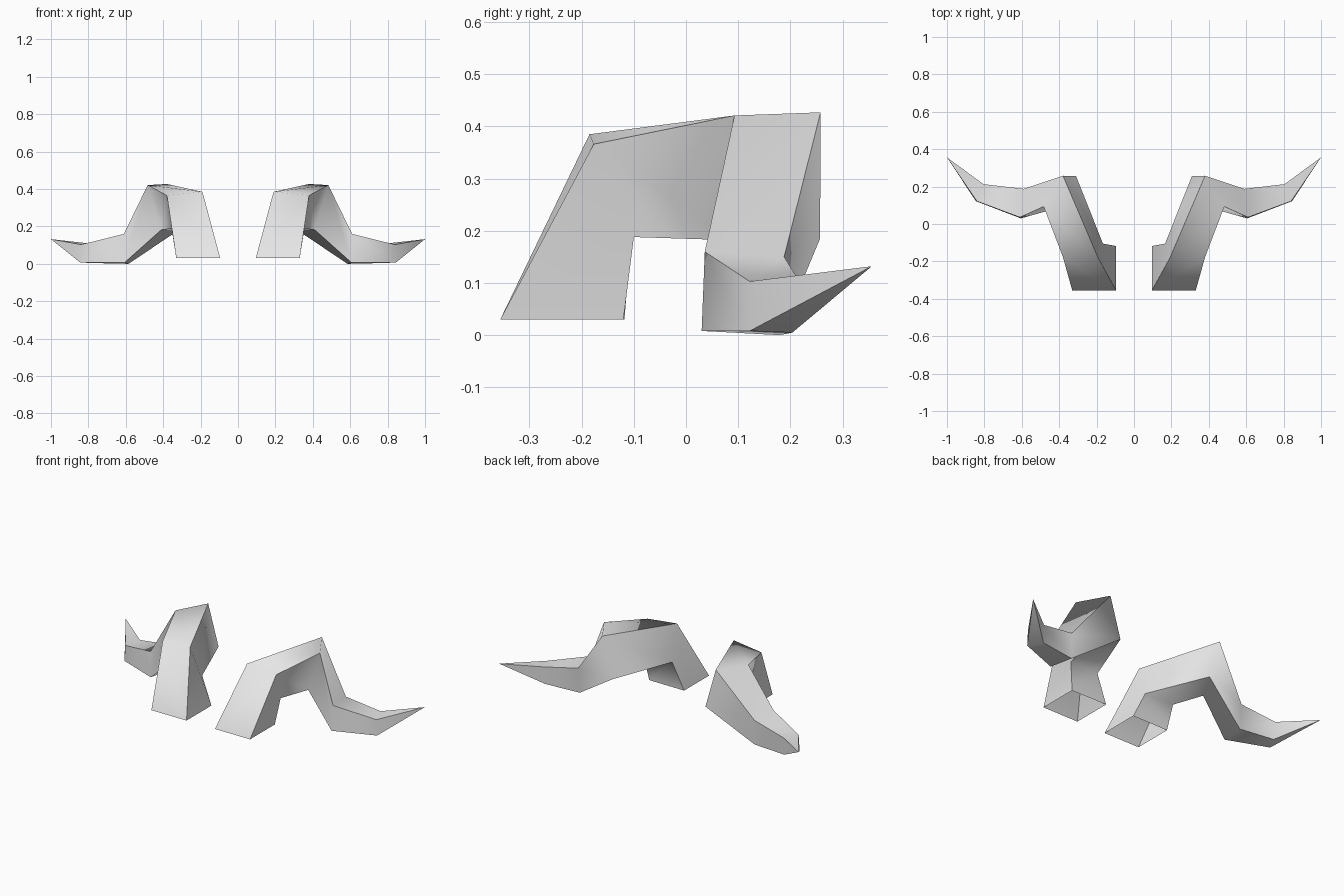
import bpy
import bmesh

if "Cube" in bpy.data.objects:
    bpy.data.objects.remove(bpy.data.objects["Cube"])

# One plain horn colour
horn_mat = bpy.data.materials.new("light grey")
horn_mat.use_nodes = True
grey = (0.8, 0.8, 0.8, 1)
horn_mat.diffuse_color = grey
horn_mat.node_tree.nodes["Principled BSDF"].inputs["Base Color"].default_value = grey

# Four-sided cross-sections from open base to outer bend:
# upper outer, lower outer, lower inner, upper inner
SECTIONS = [
    [(.33, -.356, .03), (.33, -.12, .03), (.095, -.118, .03), (.095, -.356, .03)],
    [(.38, -.177, .366), (.355, -.1, .188), (.166, -.105, .188), (.19, -.185, .385)],
    [(.483, .093, .421), (.41, .085, .182), (.31, .257, .185), (.38, .258, .427)],
    [(.61, .036, .16), (.605, .03, .008), (.585, .18, 0), (.59, .188, .15)],
    [(.84, .122, .103), (.845, .122, .008), (.80, .204, .005), (.805, .213, .11)],
]
TIP = (1, .356, .132)


def make_horn(name, side):
    bm = bmesh.new()
    place = lambda p: bm.verts.new((side * p[0], p[1], p[2]))
    rings = [[place(p) for p in section] for section in SECTIONS]
    tip = place(TIP)
    # Skin the sections, leaving the base open
    for a, b in zip(rings, rings[1:]):
        for i in range(4):
            j = (i + 1) % 4
            bm.faces.new((a[i], a[j], b[j], b[i]))
    for i in range(4):
        bm.faces.new((rings[-1][i], rings[-1][(i + 1) % 4], tip))
    bmesh.ops.recalc_face_normals(bm, faces=bm.faces)
    # Smooth along the length, crisp at the four long corners
    for face in bm.faces:
        face.smooth = True
    for i in range(4):
        chain = [ring[i] for ring in rings] + [tip]
        for a, b in zip(chain, chain[1:]):
            bm.edges.get((a, b)).smooth = False
    mesh = bpy.data.meshes.new(name)
    bm.to_mesh(mesh)
    bm.free()
    mesh.materials.append(horn_mat)
    horn = bpy.data.objects.new(name, mesh)
    bpy.context.collection.objects.link(horn)


make_horn("left_horn", 1)
make_horn("right_horn", -1)
